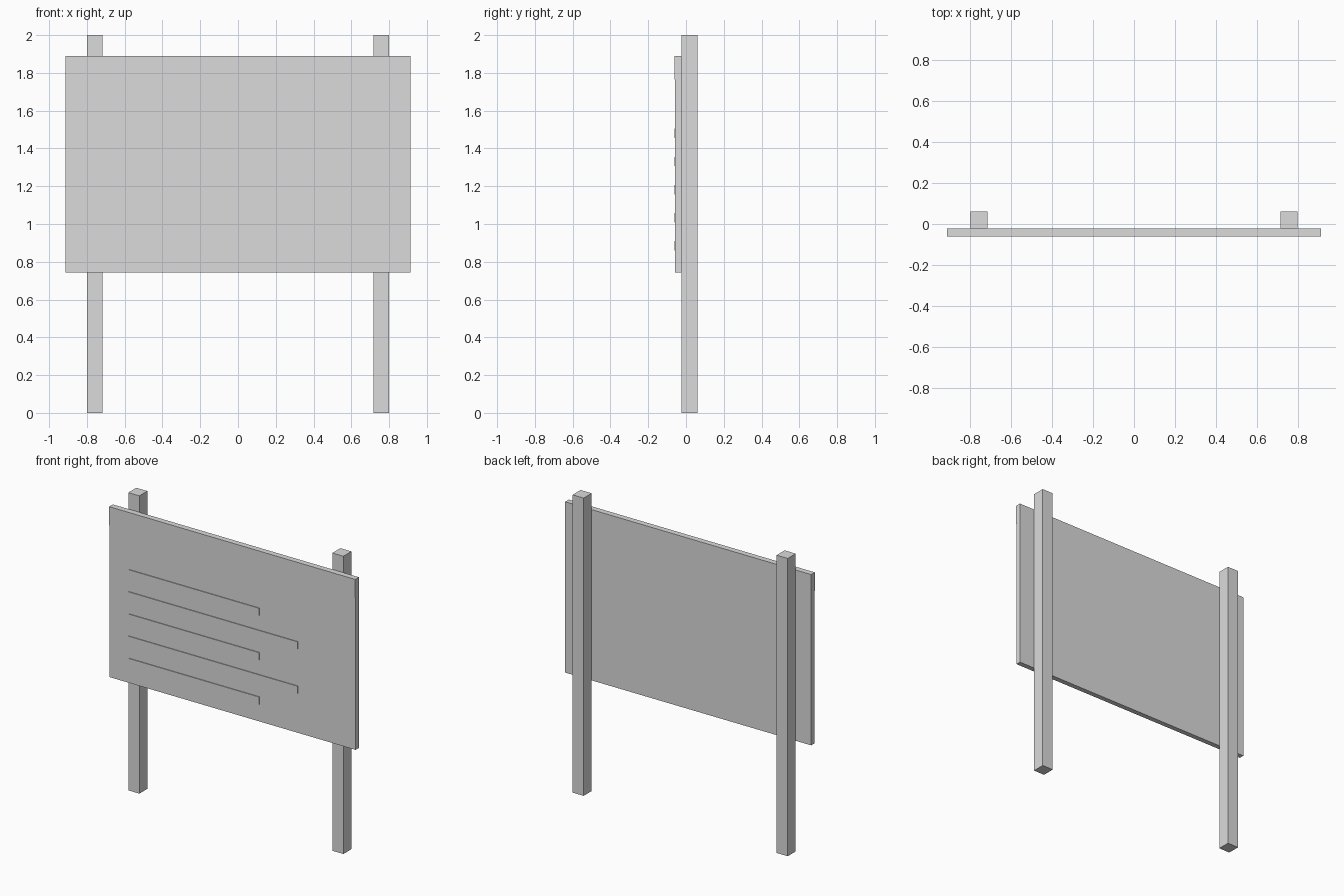
import bpy
import bmesh
from mathutils import Vector

default = bpy.data.objects.get("Cube")
if default:
    bpy.data.objects.remove(default, do_unlink=True)

grey = bpy.data.materials.new("light_grey")
grey.use_nodes = True
colour = (0.71, 0.71, 0.71, 1)
grey.diffuse_color = colour
grey.node_tree.nodes["Principled BSDF"].inputs["Base Color"].default_value = colour


def box(name, low, high):
    """Flat-shaded box between two opposite corners."""
    low, high = Vector(low), Vector(high)
    bm = bmesh.new()
    bmesh.ops.create_cube(bm, size=1)
    bmesh.ops.scale(bm, vec=high - low, verts=bm.verts)
    mesh = bpy.data.meshes.new(name)
    bm.to_mesh(mesh)
    bm.free()
    mesh.materials.append(grey)
    obj = bpy.data.objects.new(name, mesh)
    obj.location = (low + high) / 2
    bpy.context.collection.objects.link(obj)


POST_FRONT, POST_BACK = -0.023, 0.062
BOARD_FRONT, RAISED = -0.057, -0.062
HALF_WIDTH, BOARD_TOP = 0.914, 1.89

# Two square posts
for side, x in (("left", 0.758), ("right", -0.758)):
    box(side + "_post", (x - 0.041, POST_FRONT, 0), (x + 0.041, POST_BACK, 2))

# Sign board fixed to the front of the posts
box("board", (-HALF_WIDTH, BOARD_FRONT, 0.743), (HALF_WIDTH, POST_FRONT, BOARD_TOP))

# Slightly raised header band across the top
box("header_band", (-HALF_WIDTH, RAISED, 1.765), (HALF_WIDTH, BOARD_FRONT, BOARD_TOP))

# Raised text bars, alternating short and long
for i in range(5):
    top = 1.505 - i * 0.149
    end = 0.485 if i % 2 else 0.2
    box(f"text_bar_{i + 1}", (-0.77, RAISED, top - 0.05), (end, BOARD_FRONT, top))
